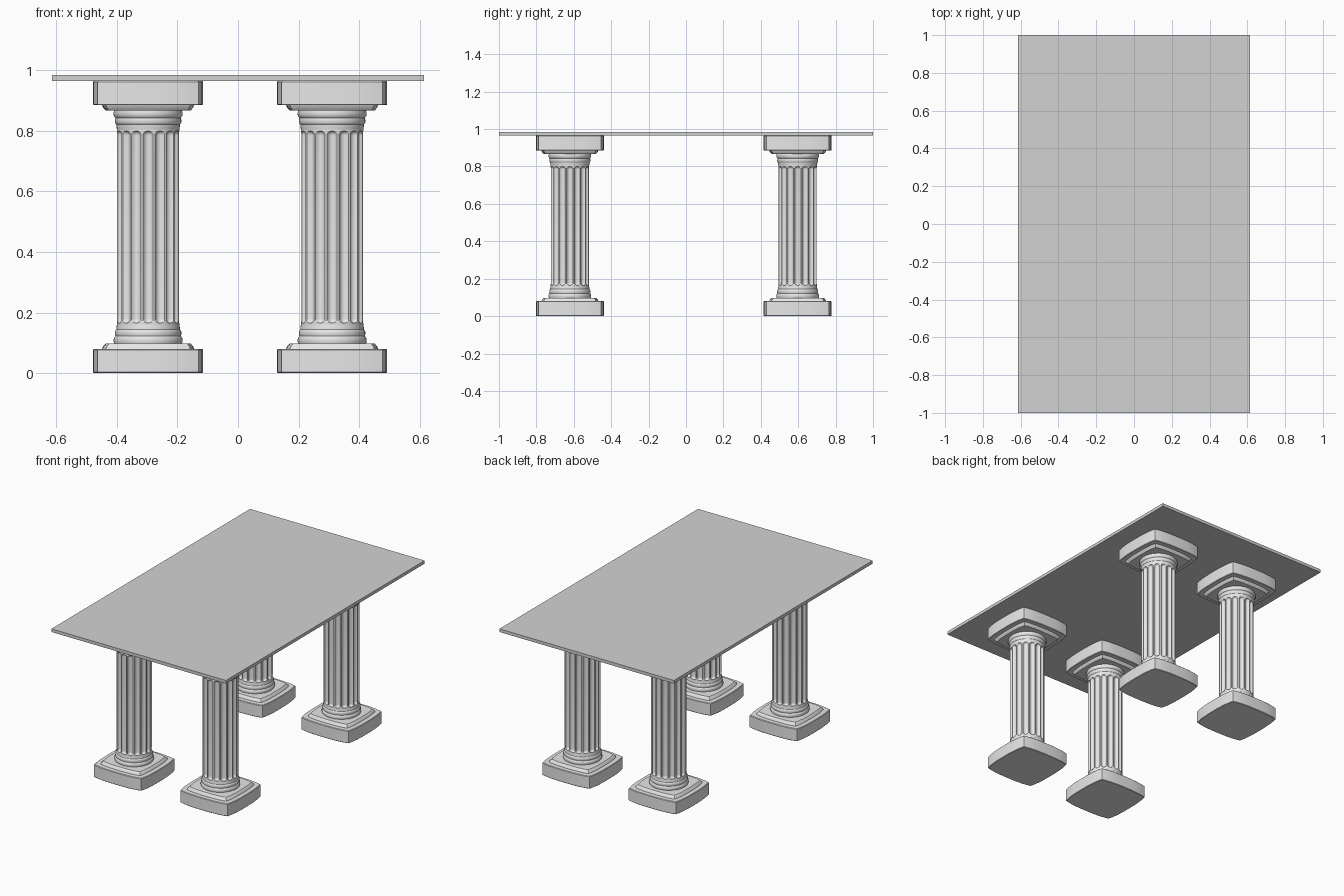
import bpy, bmesh, math

if "Cube" in bpy.data.objects:
    bpy.data.objects.remove(bpy.data.objects["Cube"])


def material(name, v):
    m = bpy.data.materials.new(name)
    m.diffuse_color = (v, v, v, 1)
    m.use_nodes = True
    m.node_tree.nodes["Principled BSDF"].inputs["Base Color"].default_value = m.diffuse_color
    return m


STONE = material("pale_stone", 0.8)
SLAB = material("grey_slab", 0.65)
TOP = 0.965          # underside of the table top
FLUTES = 16


def loft(name, loops, mat):
    """Skin a stack of equal-length closed loops and cap both ends."""
    bm = bmesh.new()
    rows = [[bm.verts.new(p) for p in loop] for loop in loops]
    n = len(rows[0])
    for a, b in zip(rows, rows[1:]):
        for i in range(n):
            j = (i + 1) % n
            bm.faces.new((a[i], a[j], b[j], b[i]))
    bm.faces.new(rows[0][::-1])
    bm.faces.new(rows[-1])
    bmesh.ops.recalc_face_normals(bm, faces=bm.faces)
    me = bpy.data.meshes.new(name)
    bm.to_mesh(me)
    bm.free()
    me.materials.append(mat)
    ob = bpy.data.objects.new(name, me)
    bpy.context.collection.objects.link(ob)
    bpy.ops.object.select_all(action='DESELECT')
    ob.select_set(True)
    bpy.context.view_layer.objects.active = ob
    bpy.ops.object.shade_smooth_by_angle(angle=math.radians(35))
    return ob


def bowed_square(h, z, steps=12):
    """Square with crisp corners whose sides bow outwards."""
    side = []
    for i in range(steps):
        t = -1 + 2 * i / steps
        side.append((h - 0.085 * h * abs(t) ** 3, t * h * 0.915))
    pts = []
    for k in range(4):
        c, s = [(1, 0), (0, 1), (-1, 0), (0, -1)][k]
        pts += [(x * c - y * s, x * s + y * c, z) for x, y in side]
    return pts


def ring(r, z, n=64):
    return [(r * math.cos(2 * math.pi * i / n), r * math.sin(2 * math.pi * i / n), z)
            for i in range(n)]


def flip(loops):
    return [[(x, y, TOP - z) for x, y, z in loop] for loop in loops]


def flute_ring(z, lo, hi, r=0.103, w=0.0155, depth=0.013, per=12):
    """One shaft section; grooves fade out in round ends at lo and hi."""
    pts = []
    n = FLUTES * per
    over = max(lo + w - z, z - (hi - w), 0) / w
    for i in range(n):
        a = 2 * math.pi * i / n
        off = ((i + per / 2) % per - per / 2) / per * 2 * math.pi / FLUTES * r / w
        rr = r - depth * math.sqrt(max(0, 1 - off * off - over * over))
        pts.append((rr * math.cos(a), rr * math.sin(a), z))
    return pts


# Plinth with its sloping step, and turned neck mouldings
plinth = [bowed_square(h, z) for h, z in (
    (0.179, 0), (0.182, 0.003), (0.182, 0.077), (0.179, 0.08),
    (0.152, 0.08), (0.149, 0.088), (0.140, 0.098))]
neck = [ring(r, z) for r, z in (
    (0.112, 0.097), (0.114, 0.105), (0.1135, 0.114), (0.110, 0.120),
    (0.108, 0.122), (0.1095, 0.128), (0.1095, 0.137), (0.107, 0.142),
    (0.105, 0.144), (0.1045, 0.152), (0.103, 0.160))]

# Fluted shaft sections, dense at the rounded groove ends
lo, hi, w = 0.165, 0.80, 0.0155
ends = [w * (1 - math.cos(math.pi / 2 * k / 7)) for k in range(8)]
heights = [0.158] + [lo + e for e in ends] + [hi - e for e in ends[::-1]] + [0.807]
shaft = [flute_ring(z, lo, hi) for z in heights]

parts = [loft("column_plinth", plinth, STONE),
         loft("column_base_moulding", neck, STONE),
         loft("column_shaft", shaft, STONE),
         loft("column_capital_moulding", flip(neck), STONE),
         loft("column_abacus", flip(plinth), STONE)]

# Four columns
first = True
for x in (-0.297, 0.311):
    for y in (-0.621, 0.597):
        for p in parts:
            ob = p
            if not first:
                ob = p.copy()
                bpy.context.collection.objects.link(ob)
            ob.location = (x, y, 0)
        first = False

# Thin rectangular table top
X, Y = 0.615, 1.0
loft("table_top", [[(-X, -Y, z), (X, -Y, z), (X, Y, z), (-X, Y, z)]
                   for z in (TOP, 0.985)], SLAB)
